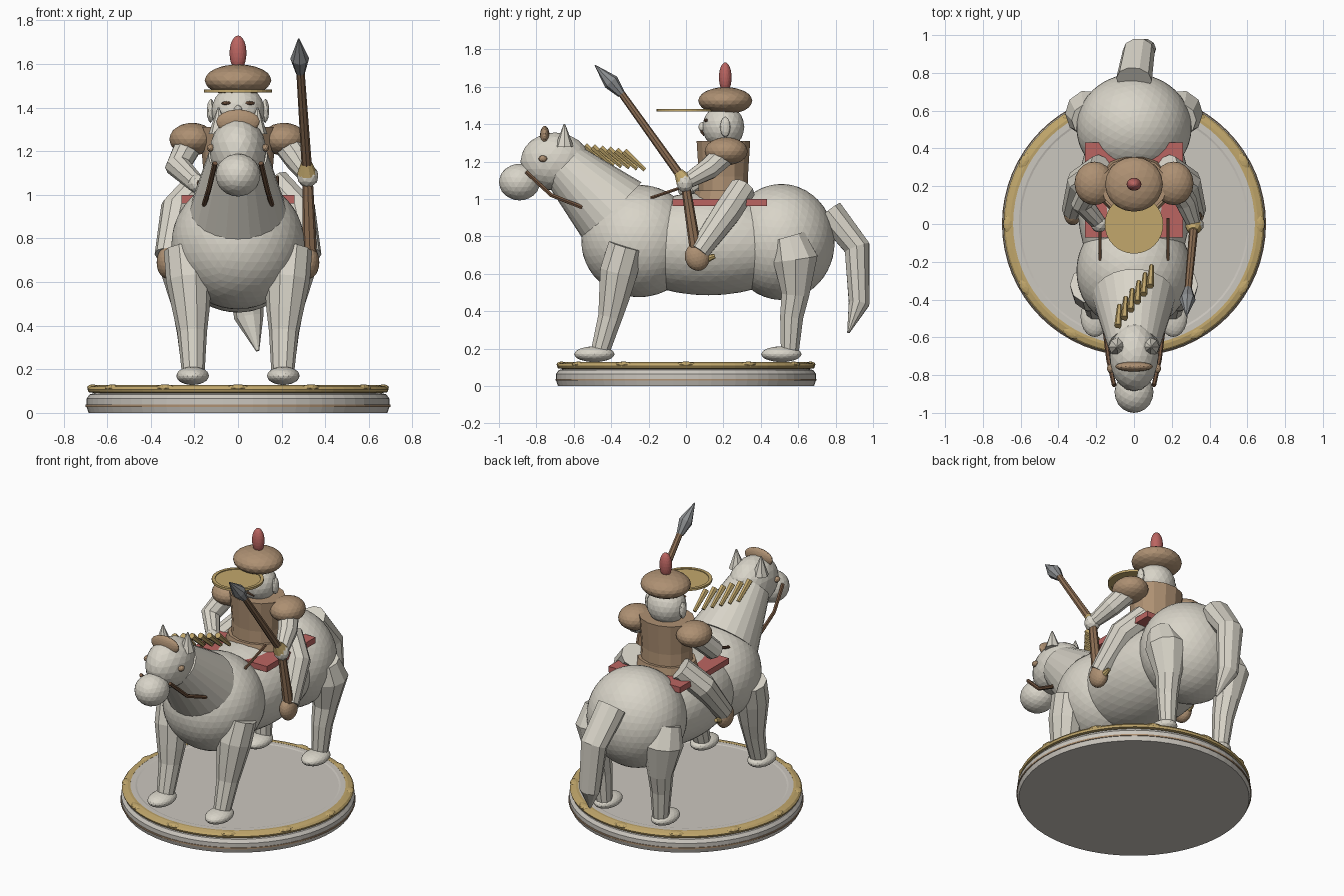
import bpy, bmesh, math
from mathutils import Vector


def mat(name, r, g, b):
    m = bpy.data.materials.new(name)
    m.diffuse_color = (r, g, b, 1)
    return m


IVORY = mat("ivory", 0.69, 0.66, 0.58)
STONE = mat("pale_stone", 0.60, 0.57, 0.52)
LEATHER = mat("tan_leather", 0.42, 0.28, 0.17)
GOLD = mat("gold", 0.54, 0.39, 0.15)
RED = mat("dull_red", 0.50, 0.13, 0.12)
STRAP = mat("dark_strap", 0.17, 0.09, 0.05)
WOOD = mat("wood", 0.27, 0.16, 0.09)
STEEL = mat("steel", 0.26, 0.27, 0.28)


def finish(name, bm, m):
    bmesh.ops.recalc_face_normals(bm, faces=bm.faces)
    me = bpy.data.meshes.new(name)
    bm.to_mesh(me)
    bm.free()
    me.materials.append(m)
    ob = bpy.data.objects.new(name, me)
    bpy.context.collection.objects.link(ob)
    return ob


def ball(name, m, loc, rad, sub=3, rot=(0, 0, 0)):
    bm = bmesh.new()
    bmesh.ops.create_icosphere(bm, subdivisions=sub, radius=1)
    ob = finish(name, bm, m)
    ob.location, ob.scale, ob.rotation_euler = loc, rad, rot
    return ob


def limb(name, m, rings, sides=10, squash=1.0):
    """Faceted tube through (x, y, z, radius) rings; squash scales the depth."""
    bm = bmesh.new()
    pts = [Vector(r[:3]) for r in rings]
    loops = []
    for i, p in enumerate(pts):
        t = Vector((0, 0, 0))
        if i > 0:
            t += (p - pts[i - 1]).normalized()
        if i < len(pts) - 1:
            t += (pts[i + 1] - p).normalized()
        t.normalize()
        u = Vector((1, 0, 0))
        u = (u - t * u.dot(t)).normalized()
        v = t.cross(u)
        loops.append([bm.verts.new(p + rings[i][3] * (u * math.cos(a) + v * math.sin(a) * squash))
                      for a in (2 * math.pi * k / sides for k in range(sides))])
    for a, b in zip(loops, loops[1:]):
        for k in range(sides):
            j = (k + 1) % sides
            bm.faces.new((a[k], a[j], b[j], b[k]))
    bm.faces.new(loops[0])
    bm.faces.new(loops[-1])
    return finish(name, bm, m)


def lathe(name, m, profile, loc=(0, 0, 0), sides=64, closed=False):
    """Turn an (r, z) profile about z; closed makes a ring."""
    bm = bmesh.new()
    loops = [[bm.verts.new((r * math.cos(2 * math.pi * k / sides),
                            r * math.sin(2 * math.pi * k / sides), z)) for k in range(sides)]
             for r, z in profile]
    pairs = list(zip(loops, loops[1:]))
    if closed:
        pairs.append((loops[-1], loops[0]))
    for a, b in pairs:
        for k in range(sides):
            j = (k + 1) % sides
            bm.faces.new((a[k], a[j], b[j], b[k]))
    if not closed:
        bm.faces.new(loops[0])
        bm.faces.new(loops[-1])
    ob = finish(name, bm, m)
    ob.location = loc
    return ob


# Round plinth with trim
lathe("plinth", STONE, [(0.685, 0), (0.695, 0.03), (0.695, 0.065), (0.68, 0.085),
                        (0.66, 0.09), (0.65, 0.125), (0.61, 0.125), (0.60, 0.122)])
lathe("plinth_stripe", LEATHER, [(0.69, 0.028), (0.699, 0.028), (0.699, 0.038), (0.69, 0.038)], closed=True)
lathe("plinth_gold_ring", GOLD, [(0.64, 0.10), (0.665, 0.092), (0.685, 0.095), (0.69, 0.108),
                                 (0.68, 0.12), (0.655, 0.127), (0.64, 0.126)], closed=True)
for i in range(12):
    a = math.radians(30 * i)
    ball("plinth_stud", GOLD, (0.665 * math.cos(a), 0.665 * math.sin(a), 0.115),
         (0.028, 0.05, 0.016), 2, (0, 0, a))

# Horse body
ball("horse_chest", IVORY, (0, -0.25, 0.775), (0.305, 0.31, 0.30), 4)
ball("horse_barrel", IVORY, (0, 0.12, 0.76), (0.30, 0.52, 0.275), 4)
ball("horse_hindquarters", IVORY, (0, 0.51, 0.77), (0.305, 0.285, 0.31), 4)
limb("horse_neck", IVORY, [(0, -0.39, 0.93, 0.22), (0, -0.65, 1.18, 0.135)], 24)
ball("horse_head", IVORY, (0, -0.70, 1.20), (0.13, 0.185, 0.155), 3)
ball("horse_muzzle", IVORY, (0, -0.89, 1.09), (0.103, 0.11, 0.098), 3)
ball("horse_forelock", LEATHER, (0, -0.755, 1.335), (0.10, 0.026, 0.056), 3)

# Tail
limb("horse_tail", IVORY, [(0.0, 0.765, 0.93, 0.095), (0.025, 0.915, 0.74, 0.085),
                           (0.05, 0.925, 0.44, 0.068), (0.09, 0.868, 0.285, 0.008)], 10, 0.85)

# Mane spikes, slanting across the neck
for i in range(6):
    x, y, z = -0.085 + 0.034 * i, -0.54 + 0.042 * i, 1.285 - 0.006 * i
    limb("mane_spike", GOLD, [(x, y, z, 0.020), (x + 0.008, y + 0.11, z - 0.10, 0.012)], 6)

for s in (-1, 1):
    # Horse legs and hooves
    limb("horse_foreleg", IVORY, [(s * 0.24, -0.32, 0.75, 0.10), (s * 0.225, -0.36, 0.61, 0.105),
                                  (s * 0.215, -0.385, 0.47, 0.085), (s * 0.21, -0.405, 0.37, 0.068),
                                  (s * 0.205, -0.46, 0.18, 0.052)], 10)
    limb("horse_hind_leg", IVORY, [(s * 0.24, 0.55, 0.80, 0.09), (s * 0.24, 0.585, 0.68, 0.125),
                                   (s * 0.225, 0.585, 0.49, 0.078), (s * 0.215, 0.565, 0.37, 0.065),
                                   (s * 0.205, 0.555, 0.18, 0.05)], 10)
    for y in (-0.49, 0.51):
        ball("horse_hoof", IVORY, (s * 0.208, y, 0.17), (0.075, 0.108, 0.042), 3)

    # Horse ears, eyes and reins
    limb("horse_ear", IVORY, [(s * 0.085, -0.65, 1.28, 0.05), (s * 0.09, -0.65, 1.40, 0.004)], 8)
    ball("horse_eye", LEATHER, (s * 0.125, -0.765, 1.215), (0.018, 0.024, 0.018), 2)
    limb("bridle_strap", STRAP, [(s * 0.105, -0.855, 1.145, 0.012), (s * 0.135, -0.72, 1.02, 0.012),
                                 (s * 0.155, -0.555, 0.955, 0.012)], 6)
    limb("rein", STRAP, [(s * 0.18, -0.19, 1.005, 0.009), (s * 0.18, 0.03, 1.08, 0.009)], 6)

    # Rider legs, boots and stirrups
    limb("rider_leg", IVORY, [(s * 0.17, 0.30, 1.05, 0.075), (s * 0.28, 0.22, 0.93, 0.078),
                              (s * 0.325, 0.07, 0.72, 0.058)], 10)
    ball("rider_boot", LEATHER, (s * 0.325, 0.06, 0.69), (0.048, 0.066, 0.075), 3, (0.25, 0, 0))
    limb("stirrup", GOLD, [(s * 0.325, 0.11, 0.68, 0.022), (s * 0.325, 0.155, 0.695, 0.012)], 8)

    # Shoulder pads, ears and facial features
    ball("shoulder_pad", LEATHER, (s * 0.21, 0.215, 1.255), (0.105, 0.115, 0.075), 3)
    ball("rider_ear", IVORY, (s * 0.125, 0.21, 1.385), (0.018, 0.028, 0.055), 2)
    ball("rider_eye", STRAP, (s * 0.052, 0.108, 1.42), (0.026, 0.012, 0.009), 2)
    limb("moustache", STRAP, [(s * 0.008, 0.083, 1.36, 0.008), (s * 0.05, 0.095, 1.34, 0.004)], 6)

# Saddle cloth
bm = bmesh.new()
bmesh.ops.create_cube(bm, size=1)
cloth = finish("saddle_cloth", bm, RED)
cloth.location, cloth.scale = (0, 0.18, 0.98), (0.52, 0.505, 0.038)

# Rider torso with flared hem
limb("rider_torso", LEATHER, [(0, 0.2, 1.02, 0.165), (0, 0.2, 1.12, 0.16), (0, 0.2, 1.31, 0.175)], 14, 0.84)
limb("tunic_hem", LEATHER, [(0, 0.2, 0.99, 0.20), (0, 0.2, 1.045, 0.185)], 14, 0.84)

# Head and hat
ball("rider_head", IVORY, (0, 0.2, 1.385), (0.122, 0.112, 0.118), 3)
ball("rider_nose", IVORY, (0, 0.088, 1.385), (0.02, 0.022, 0.026), 2)
ball("fur_hat", LEATHER, (0, 0.21, 1.525), (0.153, 0.145, 0.073), 3)
ball("hat_plume", RED, (0, 0.21, 1.65), (0.039, 0.034, 0.08), 3)
lathe("gold_brim", GOLD, [(0.14, 1.470), (0.14, 1.477)], (0, -0.002, 0), 32)
lathe("gold_brim_rim", GOLD, [(0.135, 1.468), (0.155, 1.468), (0.155, 1.482), (0.135, 1.482)],
      (0, -0.002, 0), 32, True)

# Arms: one holds the reins, the other the spear
limb("rein_arm", IVORY, [(-0.22, 0.21, 1.24, 0.065), (-0.275, 0.11, 1.13, 0.06), (-0.19, 0.01, 1.05, 0.042)], 10)
ball("rein_hand", IVORY, (-0.185, 0.0, 1.05), (0.045, 0.045, 0.045), 2)
limb("spear_arm", IVORY, [(0.22, 0.21, 1.24, 0.065), (0.275, 0.12, 1.16, 0.06), (0.318, 0.0, 1.09, 0.04)], 10)
ball("spear_hand", IVORY, (0.32, -0.005, 1.085), (0.05, 0.046, 0.052), 2)

# Spear
limb("spear_butt", WOOD, [(0.33, 0.05, 0.74, 0.032), (0.318, -0.005, 1.09, 0.024)], 8)
limb("spear_shaft", WOOD, [(0.318, -0.005, 1.09, 0.024), (0.285, -0.36, 1.585, 0.019)], 8)
limb("spear_collar", GOLD, [(0.317, -0.012, 1.10, 0.046), (0.314, -0.04, 1.145, 0.026)], 10)
limb("spear_head", STEEL, [(0.286, -0.345, 1.56, 0.022), (0.283, -0.40, 1.625, 0.043),
                           (0.278, -0.487, 1.715, 0.003)], 8)
